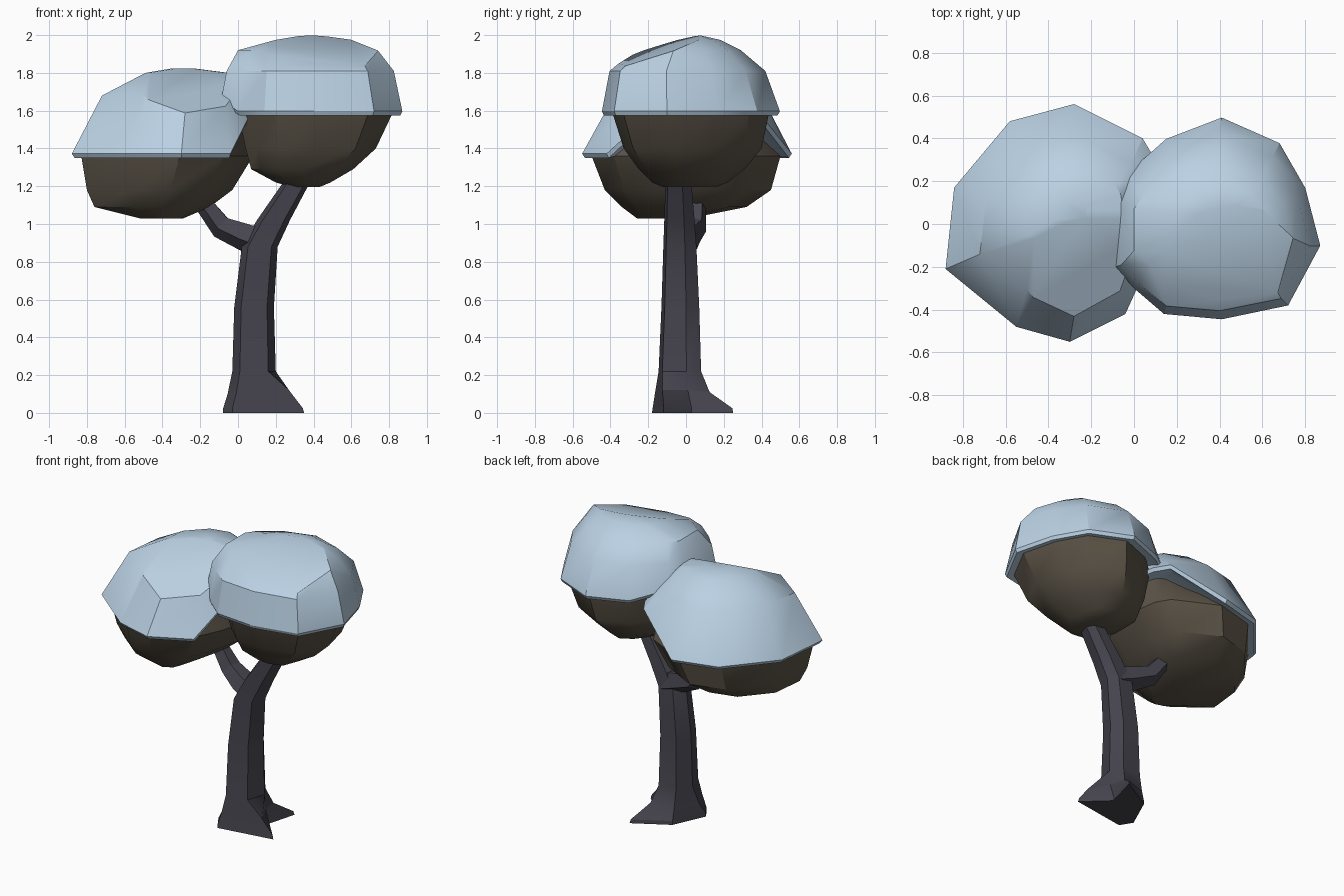
import bpy, bmesh, math
from mathutils import Vector

if "Cube" in bpy.data.objects:
    bpy.data.objects.remove(bpy.data.objects["Cube"])


def material(name, rgb):
    m = bpy.data.materials.new(name)
    m.diffuse_color = (*rgb, 1)
    m.use_nodes = True
    m.node_tree.nodes["Principled BSDF"].inputs["Base Color"].default_value = m.diffuse_color
    return m


BARK = material("dark bark", (0.060, 0.058, 0.076))
LEAF = material("brown foliage", (0.105, 0.087, 0.063))
SNOW = material("pale blue snow", (0.49, 0.635, 0.77))


def loft(name, rings, mat, angle=34, cuts=()):
    """Skin a stack of rings (bottom to top), close both ends, slice off flat facets."""
    bm = bmesh.new()
    loops = [[bm.verts.new(p) for p in ring] for ring in rings]
    n = len(loops[0])
    for a, b in zip(loops, loops[1:]):
        for i in range(n):
            j = (i + 1) % n
            bm.faces.new((a[i], a[j], b[j], b[i]))
    bm.faces.new(loops[0][::-1])
    bm.faces.new(loops[-1])
    for point, normal in cuts:
        res = bmesh.ops.bisect_plane(bm, geom=bm.verts[:] + bm.edges[:] + bm.faces[:],
                                     plane_co=point, plane_no=normal, clear_outer=True)
        rim = [e for e in res["geom_cut"] if isinstance(e, bmesh.types.BMEdge)]
        bmesh.ops.contextual_create(bm, geom=rim)
    bmesh.ops.recalc_face_normals(bm, faces=bm.faces)
    me = bpy.data.meshes.new(name)
    bm.to_mesh(me)
    bm.free()
    me.materials.append(mat)
    ob = bpy.data.objects.new(name, me)
    bpy.context.collection.objects.link(ob)
    bpy.ops.object.select_all(action='DESELECT')
    ob.select_set(True)
    bpy.context.view_layer.objects.active = ob
    bpy.ops.object.shade_smooth_by_angle(angle=math.radians(angle))
    return ob


def fitted(outline, levels, lift=lambda x: 0.0, lifted=0):
    """Fit the outline into each level's box (z, x0, x1, y0, y1)."""
    xs, ys = [p[0] for p in outline], [p[1] for p in outline]
    rings = []
    for k, (z, x0, x1, y0, y1) in enumerate(levels):
        rings.append([
            (x0 + (x - min(xs)) / (max(xs) - min(xs)) * (x1 - x0),
             y0 + (y - min(ys)) / (max(ys) - min(ys)) * (y1 - y0),
             z + (lift(x) if k < lifted else 0)) for x, y in outline])
    return rings


# Seen-from-above outlines of the two crowns, counter-clockwise
LEFT = [(-.28, .56), (-.58, .48), (-.84, .17), (-.88, -.21), (-.55, -.48),
        (-.30, -.55), (-.04, -.42), (.06, -.20), (.13, .10), (.10, .30), (.04, .40)]
RIGHT = [(.41, .50), (.15, .40), (-.03, .24), (-.09, .13), (-.09, -.20),
         (.0, -.30), (.14, -.42), (.41, -.445), (.72, -.38), (.87, -.10),
         (.80, .17), (.68, .38)]

# Foliage crowns
loft("left_foliage", fitted(LEFT, [
    (1.03, -.52, -.29, -.26, .02),
    (1.09, -.76, -.15, -.34, .32),
    (1.18, -.80, -.03, -.43, .45),
    (1.36, -.83, .08, -.50, .50),
    (1.60, -.68, .03, -.33, .34),
    (1.67, -.50, -.05, -.18, .20)]), LEAF)
loft("right_foliage", fitted(RIGHT, [
    (1.195, .29, .43, -.12, .16),
    (1.22, .20, .49, -.18, .22),
    (1.29, .07, .61, -.25, .31),
    (1.40, .04, .73, -.33, .40),
    (1.59, .00, .82, -.39, .44),
    (1.76, .10, .70, -.28, .32)]), LEAF)

# Snow caps: inner underside, thin rim, dome, and one flat facet facing forward
loft("left_snow", fitted(LEFT, [
    (1.37, -.76, .02, -.44, .45),
    (1.35, -.865, .12, -.535, .545),
    (1.372, -.88, .13, -.55, .56),
    (1.68, -.72, .06, -.38, .40),
    (1.80, -.49, -.05, -.18, .24),
    (1.822, -.36, -.22, -.02, .12)],
    lambda x: 0.2 if x > 0 else 0.0, 3), SNOW,
    cuts=[((-.30, -.03, 1.80), (.05, -.22, .42))])
loft("right_snow", fitted(RIGHT, [
    (1.59, .02, .76, -.34, .39),
    (1.575, -.08, .86, -.435, .485),
    (1.597, -.09, .87, -.445, .497),
    (1.81, -.06, .825, -.405, .42),
    (1.92, .00, .74, -.27, .29),
    (1.975, .20, .63, -.13, .18),
    (2.00, .35, .47, .00, .07)],
    lambda x: 0.06 if x < -.02 else 0.0, 3), SNOW,
    cuts=[((.41, .03, 1.98), (.010, -.037, .109))])

# Trunk: two-toed root flare, six-sided stem, leaning into the right crown
ROOTS = [(-.03, -.18), (.35, -.12), (.19, .03), (.25, .25), (.02, .12), (-.08, -.10)]
FLARE = [(-.01, -.165, .1), (.27, -.125, .12), (.20, .01, .12),
         (.18, .125, .11), (.02, .10, .1), (-.055, -.06, .1)]
STEM = [(.01, -.15), (.16, -.13), (.20, .0), (.15, .08), (.02, .08), (-.03, -.03)]
trunk = [[(x, y, 0) for x, y in ROOTS],
         [(x * .98, y * .98, .025) for x, y in ROOTS], FLARE]
trunk += fitted(STEM, [(.22, -.03, .20, -.145, .08),
                       (.56, -.02, .19, -.13, .07),
                       (.88, .02, .21, -.12, .055),
                       (1.02, .10, .275, -.115, .045),
                       (1.20, .225, .37, -.11, .03),
                       (1.34, .32, .45, -.10, .02)])
loft("trunk", trunk, BARK, 25)


def tube(name, path, mat, sides=5):
    """Tapered branch along (x, y, z, radius) points."""
    pts = [Vector(p[:3]) for p in path]
    rings = []
    for i, p in enumerate(path):
        d = (pts[min(i + 1, len(pts) - 1)] - pts[max(i - 1, 0)]).normalized()
        u = d.cross(Vector((0, 1, 0))).normalized()
        v = d.cross(u)
        rings.append([pts[i] + p[3] * (u * math.cos(a) + v * math.sin(a))
                      for a in (math.tau * k / sides for k in range(sides))])
    return loft(name, rings, mat, 25)


# Side branch reaching up into the left crown
tube("left_branch", [(.14, -.02, .90, .085), (.04, .0, .935, .08),
                     (-.085, .045, .985, .066), (-.18, .055, 1.11, .052),
                     (-.25, .06, 1.24, .045)], BARK)
